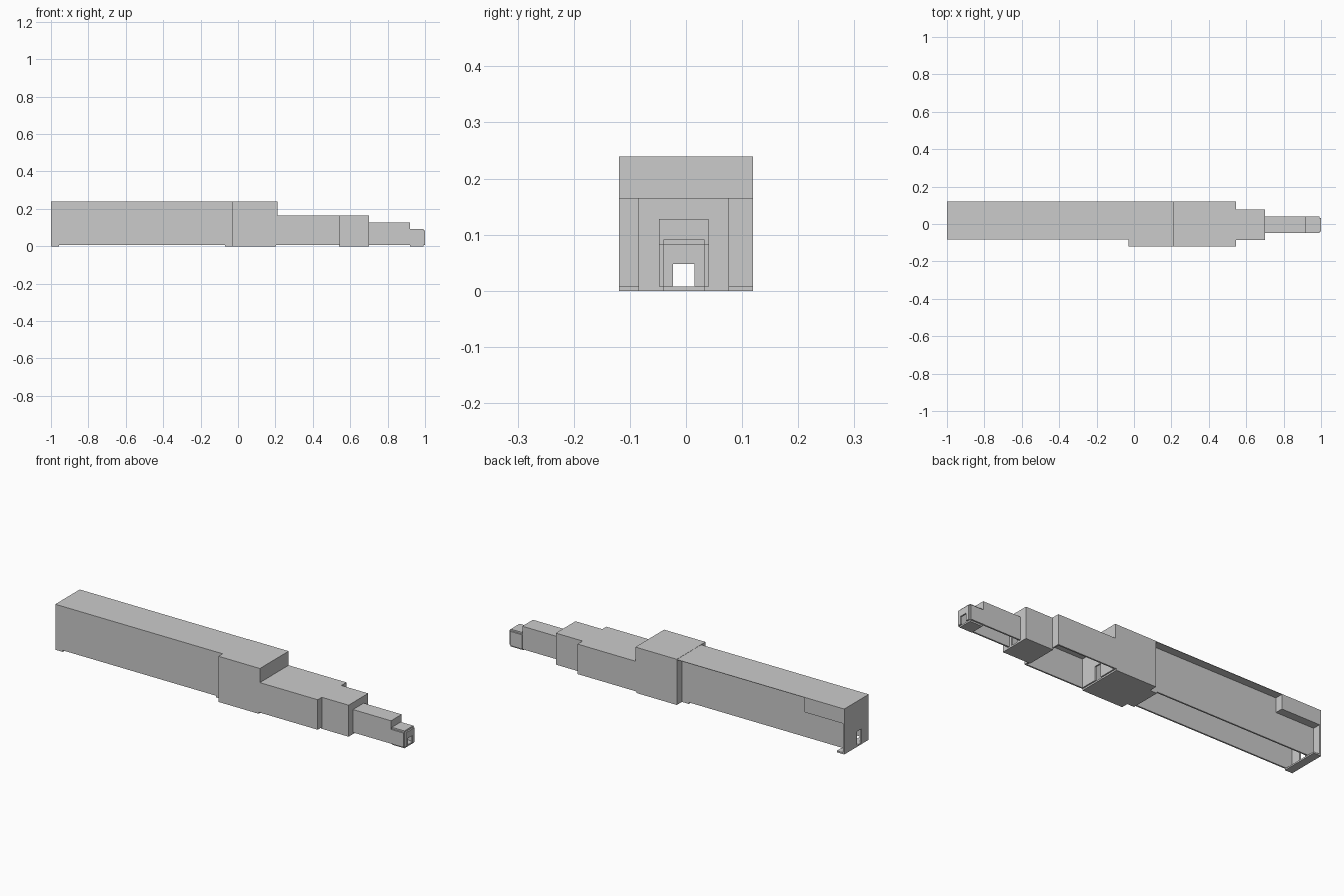
import bpy, bmesh

if "Cube" in bpy.data.objects:
    bpy.data.objects.remove(bpy.data.objects["Cube"])

T = 0.008   # panel thickness
DOOR = (-0.023, 0.015)


def panels(name, boxes):
    """One object made of axis-aligned panels (x0, x1, y0, y1, z0, z1)."""
    bm = bmesh.new()
    for x0, x1, y0, y1, z0, z1 in boxes:
        vs = bmesh.ops.create_cube(bm, size=1)["verts"]
        for v in vs:
            v.co = (x1 if v.co.x > 0 else x0,
                    y1 if v.co.y > 0 else y0,
                    z1 if v.co.z > 0 else z0)
    me = bpy.data.meshes.new(name)
    bm.to_mesh(me)
    bm.free()
    ob = bpy.data.objects.new(name, me)
    bpy.context.collection.objects.link(ob)
    return ob


def door_wall(name, x0, y0, y1, top, door_top, z0=T):
    """Cross wall with a doorway."""
    x1 = x0 + T
    a, b = DOOR
    panels(name, [(x0, x1, y0, a, z0, top), (x0, x1, b, y1, z0, top),
                  (x0, x1, a, b, door_top, top)])


def shell(name, x0, x1, y0, y1, top, z0=T):
    """Two side walls and a roof, open below."""
    panels(name + "_walls", [(x0, x1, y0, y0 + T, z0, top - T),
                             (x0, x1, y1 - T, y1, z0, top - T)])
    panels(name + "_roof", [(x0, x1, y0, y1, top - T, top)])


def floor(name, x0, x1, y0, y1):
    panels(name, [(x0, x1, y0, y1, 0, T)])


# long rear hall with its roof overhanging the back side
shell("long_hall", -1 + T, -0.03, -0.083, 0.077, 0.238)
panels("roof_overhang", [(-1 + T, -0.03, 0.077, 0.119, 0.238 - T * 0.3, 0.238)])
panels("rear_side_box", [(-1 + T, -0.77, 0.077, 0.119, 0.16, 0.237)])
door_wall("rear_end_wall", -1, -0.083, 0.119, 0.238, 0.08)
floor("rear_floor", -1, -0.957, -0.083, 0.119)

# tall wide room
shell("tall_room", -0.03, 0.21, -0.119, 0.119, 0.239)
floor("tall_room_floor", -0.03, 0.203, -0.119, 0.119)
floor("hall_threshold", -0.07, -0.03, -0.083, 0.077)
door_wall("tall_room_rear_wall", -0.03, -0.111, 0.111, 0.231, 0.08)
door_wall("tall_room_front_wall", 0.202, -0.111, 0.111, 0.231, 0.08)

# low wide passage
shell("wide_passage", 0.21, 0.545, -0.119, 0.119, 0.165)
door_wall("wide_passage_end_wall", 0.537, -0.111, 0.111, 0.157, 0.08)

# middle room
shell("middle_room", 0.545, 0.7, -0.085, 0.077, 0.165)
floor("middle_room_floor", 0.54, 0.7, -0.085, 0.077)
door_wall("middle_room_end_wall", 0.692, -0.077, 0.069, 0.157, 0.08)

# narrow passage
shell("narrow_passage", 0.7, 0.92, -0.048, 0.04, 0.128)
door_wall("narrow_passage_end_wall", 0.912, -0.04, 0.032, 0.12, 0.05)

# entrance room, panels set outside its core leaving notched corners
panels("entrance_walls", [(0.92, 0.992, -0.048, -0.04, T, 0.083),
                          (0.92, 0.992, 0.033, 0.041, T, 0.083)])
panels("entrance_roof", [(0.92, 0.992, -0.04, 0.033, 0.083, 0.091)])
door_wall("entrance_front_wall", 0.992, -0.04, 0.033, 0.083, 0.048)
floor("entrance_floor", 0.92, 0.992, -0.04, 0.033)
